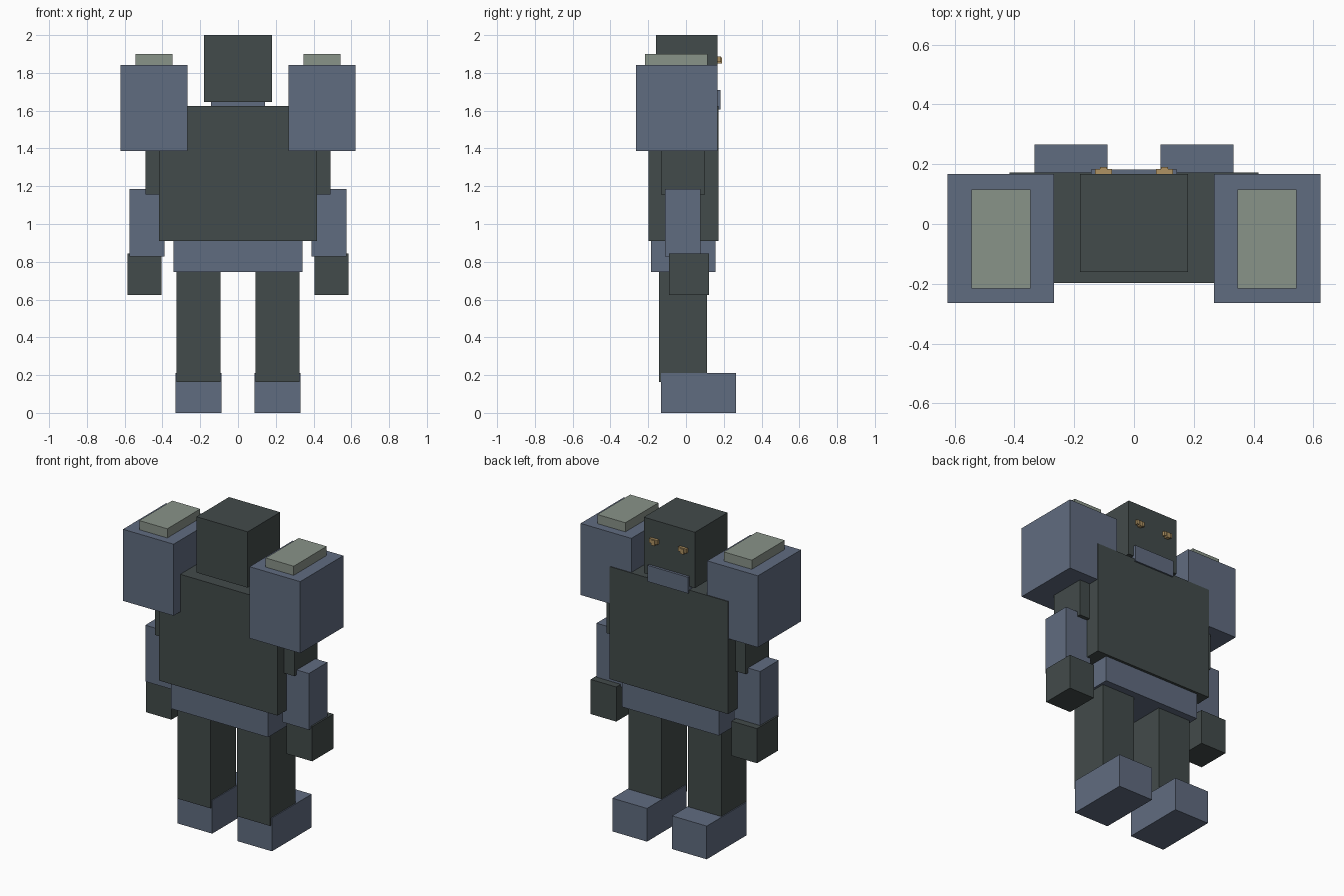
import bpy
import bmesh

if "Cube" in bpy.data.objects:
    bpy.data.objects.remove(bpy.data.objects["Cube"])


def material(name, rgb):
    m = bpy.data.materials.new(name)
    m.diffuse_color = (*rgb, 1.0)
    m.use_nodes = True
    m.node_tree.nodes["Principled BSDF"].inputs["Base Color"].default_value = m.diffuse_color
    return m


DARK = material("dark_slate", (0.055, 0.070, 0.069))
BLUE = material("steel_blue", (0.118, 0.150, 0.216))
SAGE = material("pale_sage", (0.250, 0.292, 0.250))
GOLD = material("dull_gold", (0.430, 0.290, 0.125))


def box(name, x, y, z, mat):
    """Box given by its (low, high) range on each axis."""
    bm = bmesh.new()
    bmesh.ops.create_cube(bm, size=1.0)
    for v in bm.verts:
        for axis, (lo, hi) in enumerate((x, y, z)):
            v.co[axis] = hi if v.co[axis] > 0 else lo
    mesh = bpy.data.meshes.new(name)
    bm.to_mesh(mesh)
    bm.free()
    mesh.materials.append(mat)
    ob = bpy.data.objects.new(name, mesh)
    bpy.context.collection.objects.link(ob)


def pair(name, x, y, z, mat):
    """Left and right copies of a box."""
    box("right_" + name, x, y, z, mat)
    box("left_" + name, (-x[1], -x[0]), y, z, mat)


# Body core
box("head", (-0.18, 0.18), (-0.16, 0.167), (1.645, 2.0), DARK)
box("chin_guard", (-0.143, 0.143), (0.145, 0.183), (1.607, 1.71), BLUE)
box("torso", (-0.417, 0.417), (-0.198, 0.173), (0.91, 1.625), DARK)
box("pelvis", (-0.341, 0.341), (-0.185, 0.157), (0.747, 0.96), BLUE)

# Eyes: a wide bar with a small raised centre
pair("eye", (0.074, 0.130), (0.155, 0.184), (1.858, 1.886), GOLD)
pair("eye_centre", (0.090, 0.114), (0.155, 0.190), (1.849, 1.882), GOLD)

# Shoulders and arms
pair("shoulder_guard", (0.267, 0.623), (-0.265, 0.168), (1.387, 1.842), BLUE)
pair("shoulder_cap", (0.346, 0.543), (-0.216, 0.115), (1.82, 1.90), SAGE)
pair("upper_arm", (0.30, 0.49), (-0.133, 0.10), (1.155, 1.50), DARK)
pair("forearm", (0.39, 0.575), (-0.11, 0.077), (0.828, 1.186), BLUE)
pair("hand", (0.405, 0.585), (-0.09, 0.122), (0.623, 0.843), DARK)

# Legs and feet
pair("leg", (0.093, 0.326), (-0.143, 0.111), (0.163, 0.80), DARK)
pair("foot", (0.088, 0.332), (-0.133, 0.266), (0.0, 0.211), BLUE)
